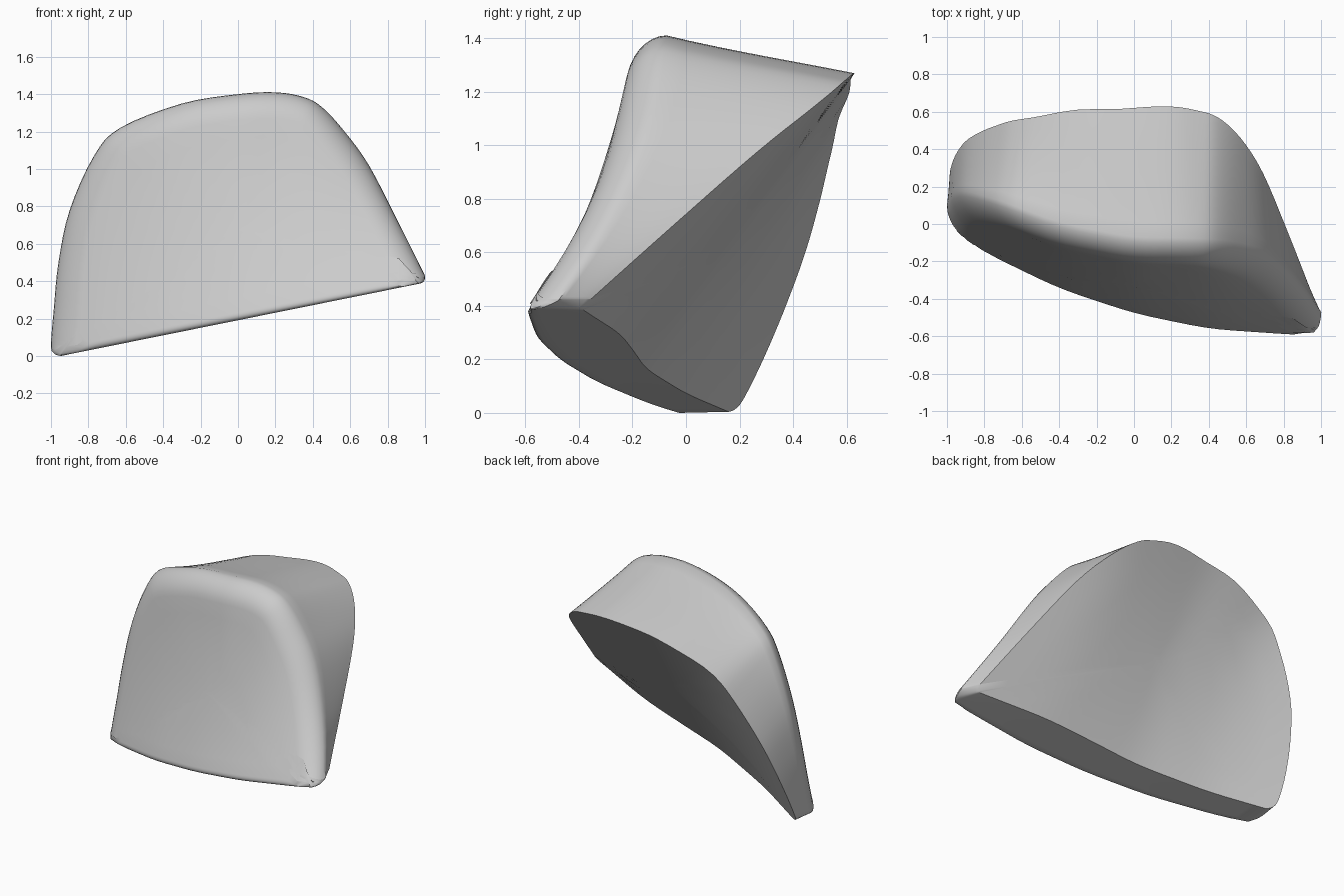
import bpy, bmesh, math
from mathutils import Vector

if "Cube" in bpy.data.objects:
    bpy.data.objects.remove(bpy.data.objects["Cube"])

# Outline stations, left foot over the top to right foot: front x, z, back rim x, z
STATIONS = [
    (-.95, .0, -.93, .004), (-.985, .015, -.965, .015), (-1, .06, -.985, .06),
    (-.985, .25, -.98, .22), (-.96, .5, -.945, .43), (-.9, .78, -.88, .64),
    (-.77, 1.07, -.75, .88), (-.63, 1.22, -.6, 1.06), (-.3, 1.35, -.3, 1.2),
    (0, 1.4, 0, 1.255), (.2, 1.41, .2, 1.27), (.35, 1.385, .35, 1.25),
    (.45, 1.33, .45, 1.22), (.57, 1.2, .57, 1.13), (.7, 1.02, .69, .98),
    (.85, .73, .82, .71), (.985, .46, .93, .46), (1, .42, .945, .42),
    (.99, .395, .935, .39), (.965, .386, .92, .383)]


def lookup(table, x):
    if x <= table[0][0]:
        return table[0][1]
    for (x0, y0), (x1, y1) in zip(table, table[1:]):
        if x <= x1:
            return y0 + (y1 - y0) * (x - x0) / (x1 - x0)
    return table[-1][1]


def smooth_lookup(table, x):
    return sum(lookup(table, x + k * .05) for k in range(-2, 3)) / 5


def floor_z(x):
    return .193 + .2015 * x


# Front and back faces as y over (x, z)
FRONT_FOOT = [(-1.2, .08), (-.97, -.05), (-.8, -.16), (-.4, -.355), (0, -.49), (.4, -.575), (.85, -.61), (1.2, -.62)]
FRONT_LEAN = [(-1, .24), (-.4, .3), (0, .37), (.5, .52), (.8, .65), (1, .7)]
BACK_FOOT = [(-1.2, .29), (-.95, .17), (-.6, .0), (-.15, -.15), (.2, -.2), (.5, -.25), (.9, -.38), (1.2, -.47)]
BACK_LEAN = [(-1, .5), (-.6, .556), (-.3, .67), (0, .745), (.35, .84), (.57, .9), (1, .9)]


def front_y(x, z):
    t = max(0, z - floor_z(x))
    return smooth_lookup(FRONT_FOOT, x) + smooth_lookup(FRONT_LEAN, x) * (t - .28 * t * t)


def back_y(x, z):
    return smooth_lookup(BACK_FOOT, x) + smooth_lookup(BACK_LEAN, x) * (z - floor_z(x))


def spline(points, steps):
    out = []
    for i in range(len(points) - 1):
        p = [Vector(points[min(max(i + k, 0), len(points) - 1)]) for k in (-1, 0, 1, 2)]
        for s in range(steps):
            t = s / steps
            out.append(.5 * (2 * p[1] + (p[2] - p[0]) * t
                             + (2 * p[0] - 5 * p[1] + 4 * p[2] - p[3]) * t * t
                             + (3 * p[1] - p[0] - 3 * p[2] + p[3]) * t ** 3))
    return out + [Vector(points[-1])]


def pair(points, a):
    return [Vector((p[a], p[a + 1])) for p in points]


arch = [Vector(p[:2]).to_tuple() + tuple(p[2:]) for p in spline(STATIONS, 4)]
outer, rim = pair(arch, 0), pair(arch, 2)
n_arch, n_foot = len(outer), 24

# Inner edge of the front rounding: wide on the arch, narrow on the foot
inner, depth = [], []
for i, p in enumerate(outer):
    d = outer[min(i + 1, n_arch - 1)] - outer[max(i - 1, 0)]
    q = p + Vector((d.y, -d.x)).normalized() * .14
    q.x = max(-.86, min(.86, q.x))
    q.y = max(q.y, floor_z(q.x) + .04)
    inner.append(q)
    end = min(i, n_arch - 1 - i)
    depth.append(.04 + .08 * min(1, end / 8))
for i in range(1, n_foot):
    t = i / n_foot
    outer.append(outer[n_arch - 1].lerp(outer[0], t))
    rim.append(rim[n_arch - 1].lerp(rim[0], t))
    q = inner[n_arch - 1].lerp(inner[0], t)
    inner.append(Vector((q.x, floor_z(q.x) + .04)))
    depth.append(.04)

CENTRE = Vector((0, .68))
rings = []
# Front face rings
for s in (.08, .25, .45, .65, .83):
    ring = [CENTRE.lerp(q, s) for q in inner]
    rings.append([(q.x, front_y(q.x, q.y), q.y) for q in ring])
# Rounded front edge
for k in range(8):
    a = k / 7 * math.pi / 2
    ring = [q.lerp(p, math.sin(a)) for q, p in zip(inner, outer)]
    rings.append([(q.x, front_y(q.x, q.y) + d * (1 - math.cos(a)), q.y)
                  for q, d in zip(ring, depth)])
# Side wall flaring to the back rim
edge = rings[-1]
for t in (.12, .3, .5, .7, .86, 1):
    f = t + .22 * t * (1 - t) * (1 - t)
    rings.append([(p.x + (r.x - p.x) * f, e[1] + (back_y(r.x, r.y) - e[1]) * t,
                   p.y + (r.y - p.y) * f) for p, r, e in zip(outer, rim, edge)])
# Back face rings
for s in (.85, .65, .45, .25, .08):
    ring = [CENTRE.lerp(r, s) for r in rim]
    rings.append([(q.x, back_y(q.x, q.y), q.y) for q in ring])

bm = bmesh.new()
loops = [[bm.verts.new(p) for p in ring] for ring in rings]
n = len(outer)
for a, b in zip(loops, loops[1:]):
    for i in range(n):
        j = (i + 1) % n
        bm.faces.new((a[i], a[j], b[j], b[i]))
bm.faces.new(loops[0])
bm.faces.new(loops[-1])
bmesh.ops.remove_doubles(bm, verts=bm.verts, dist=.0008)
bmesh.ops.recalc_face_normals(bm, faces=bm.faces)
mesh = bpy.data.meshes.new("trigger_button")
bm.to_mesh(mesh)
bm.free()
button = bpy.data.objects.new("trigger_button", mesh)
bpy.context.collection.objects.link(button)
bpy.context.view_layer.objects.active = button
button.select_set(True)
bpy.ops.object.shade_smooth_by_angle(angle=math.radians(38))
